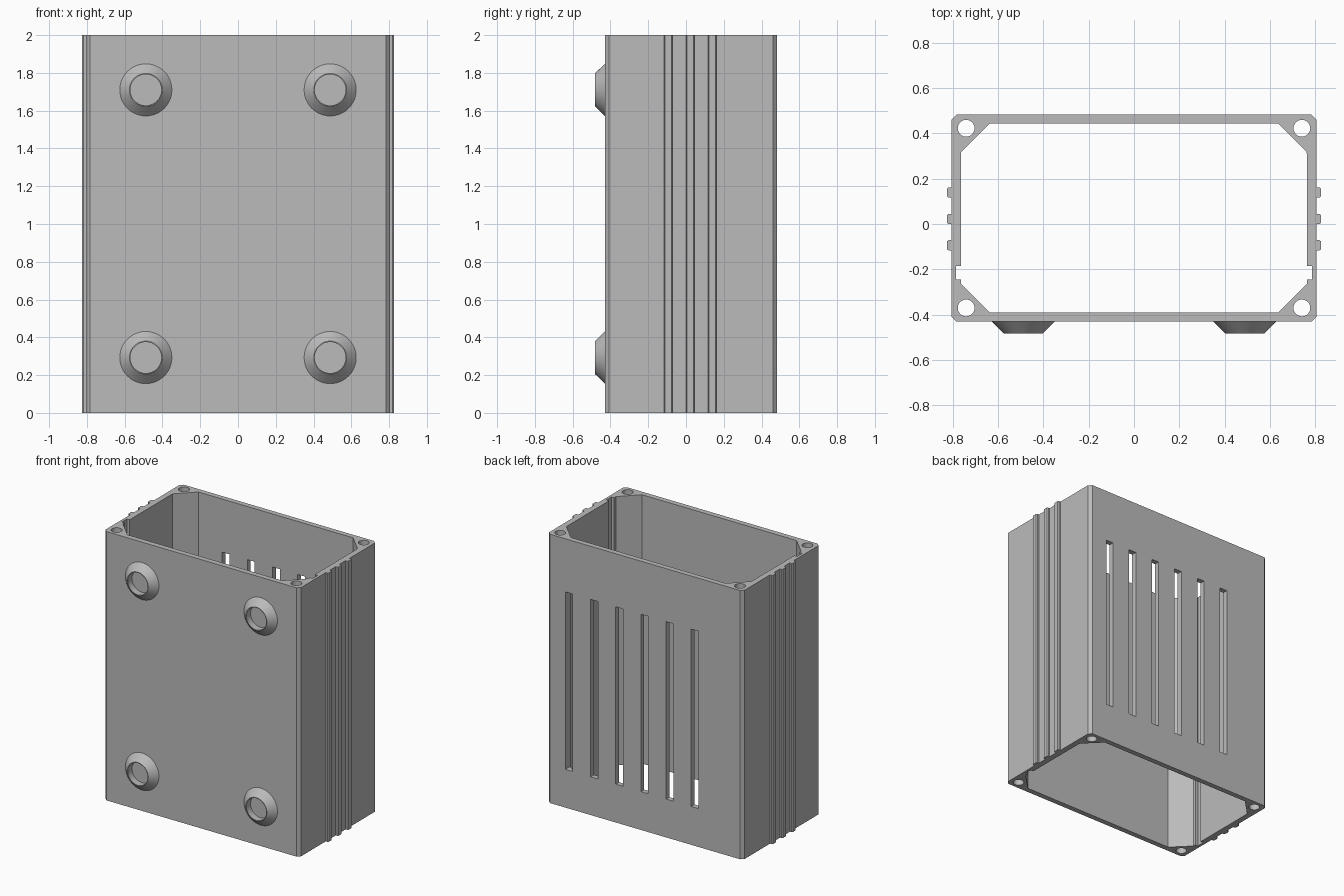
import bpy, bmesh
from math import cos, sin, tau, radians
from mathutils import Matrix, Vector

cube = bpy.data.objects.get("Cube")
if cube:
    bpy.data.objects.remove(cube, do_unlink=True)

HEIGHT = 2.0
FRONT, BACK, SIDE = -0.43, 0.482, 0.805

grey = bpy.data.materials.new("plain grey")
grey.use_nodes = True
grey.diffuse_color = (0.5, 0.5, 0.5, 1)
grey.node_tree.nodes["Principled BSDF"].inputs["Base Color"].default_value = (0.5, 0.5, 0.5, 1)


def make_object(name, bm):
    bmesh.ops.recalc_face_normals(bm, faces=bm.faces)
    mesh = bpy.data.meshes.new(name)
    bm.to_mesh(mesh)
    bm.free()
    mesh.materials.append(grey)
    obj = bpy.data.objects.new(name, mesh)
    bpy.context.collection.objects.link(obj)
    return obj


def smooth(obj):
    bpy.ops.object.select_all(action='DESELECT')
    obj.select_set(True)
    bpy.context.view_layer.objects.active = obj
    bpy.ops.object.shade_smooth_by_angle(angle=radians(30))


def mirrored(half):
    """Close a half profile, listed from front to back, across x = 0."""
    return half + [(-x, y) for x, y in reversed(half)]


def circle(cx, cy, r, n=40):
    return [(cx + r * cos(tau * i / n), cy + r * sin(tau * i / n)) for i in range(n)]


# Outer outline with chamfered corners and three grip ribs per side
c = 0.022
outer = [(SIDE - c, FRONT), (SIDE, FRONT + c)]
for y in (-0.094, 0.022, 0.139):
    outer += [(SIDE, y - 0.023), (SIDE + 0.012, y - 0.023), (SIDE + 0.02, y - 0.017),
              (SIDE + 0.02, y + 0.017), (SIDE + 0.012, y + 0.023), (SIDE, y + 0.023)]
outer += [(SIDE, BACK - c), (SIDE - c, BACK)]

# Cavity outline with diagonal corner posts and a card groove
inner = [(0.637, -0.39), (0.762, -0.265), (0.762, -0.244), (0.785, -0.244),
         (0.785, -0.185), (0.762, -0.185), (0.762, 0.318), (0.637, 0.443)]

# Shell: extruded cross-section with screw holes in the corner posts
loops = [mirrored(outer), mirrored(inner)]
loops += [circle(x, y, 0.037) for x in (-0.74, 0.74) for y in (-0.37, 0.422)]
bm = bmesh.new()
for loop in loops:
    verts = [bm.verts.new((x, y, 0)) for x, y in loop]
    for a, b in zip(verts, verts[1:] + verts[:1]):
        bm.edges.new((a, b))
bmesh.ops.triangle_fill(bm, edges=bm.edges[:], use_beauty=True, normal=(0, 0, 1))
top = bmesh.ops.extrude_face_region(bm, geom=bm.faces[:])
bmesh.ops.translate(bm, vec=(0, 0, HEIGHT),
                    verts=[g for g in top["geom"] if isinstance(g, bmesh.types.BMVert)])
shell = make_object("shell", bm)

# Vent slots cut through the back wall
bm = bmesh.new()
for i in range(6):
    place = Matrix.Translation((0.625 - 0.207 * i, 0.465, 0.945))
    bmesh.ops.create_cube(bm, size=1, matrix=place @ Matrix.Diagonal((0.06, 0.12, 1.32, 1)))
cutter = make_object("vent_slot_cutter", bm)
cutter.hide_render = True
cut = shell.modifiers.new("vent slots", 'BOOLEAN')
cut.operation = 'DIFFERENCE'
cut.solver = 'EXACT'
cut.object = cutter
bpy.context.view_layer.objects.active = shell
bpy.ops.object.modifier_apply(modifier=cut.name)
bpy.data.objects.remove(cutter, do_unlink=True)
smooth(shell)


# Feet: conical rings with a round recess
def foot(name, x, z):
    bm = bmesh.new()
    profile = [(0.138, FRONT + 0.005), (0.138, FRONT), (0.087, -0.482), (0.082, -0.482),
               (0.082, FRONT - 0.002), (0, FRONT - 0.002)]
    verts = [bm.verts.new((x + r, y, z)) for r, y in profile]
    edges = [bm.edges.new(pair) for pair in zip(verts, verts[1:])]
    bmesh.ops.spin(bm, geom=verts + edges, cent=Vector((x, 0, z)), axis=(0, 1, 0),
                   angle=tau, steps=48, use_merge=False)
    bmesh.ops.remove_doubles(bm, verts=bm.verts, dist=0.0005)
    obj = make_object(name, bm)
    smooth(obj)


for side, x in (("left", 0.488), ("right", -0.488)):
    for level, z in (("upper", 1.71), ("lower", 0.293)):
        foot(f"{level}_{side}_foot", x, z)
